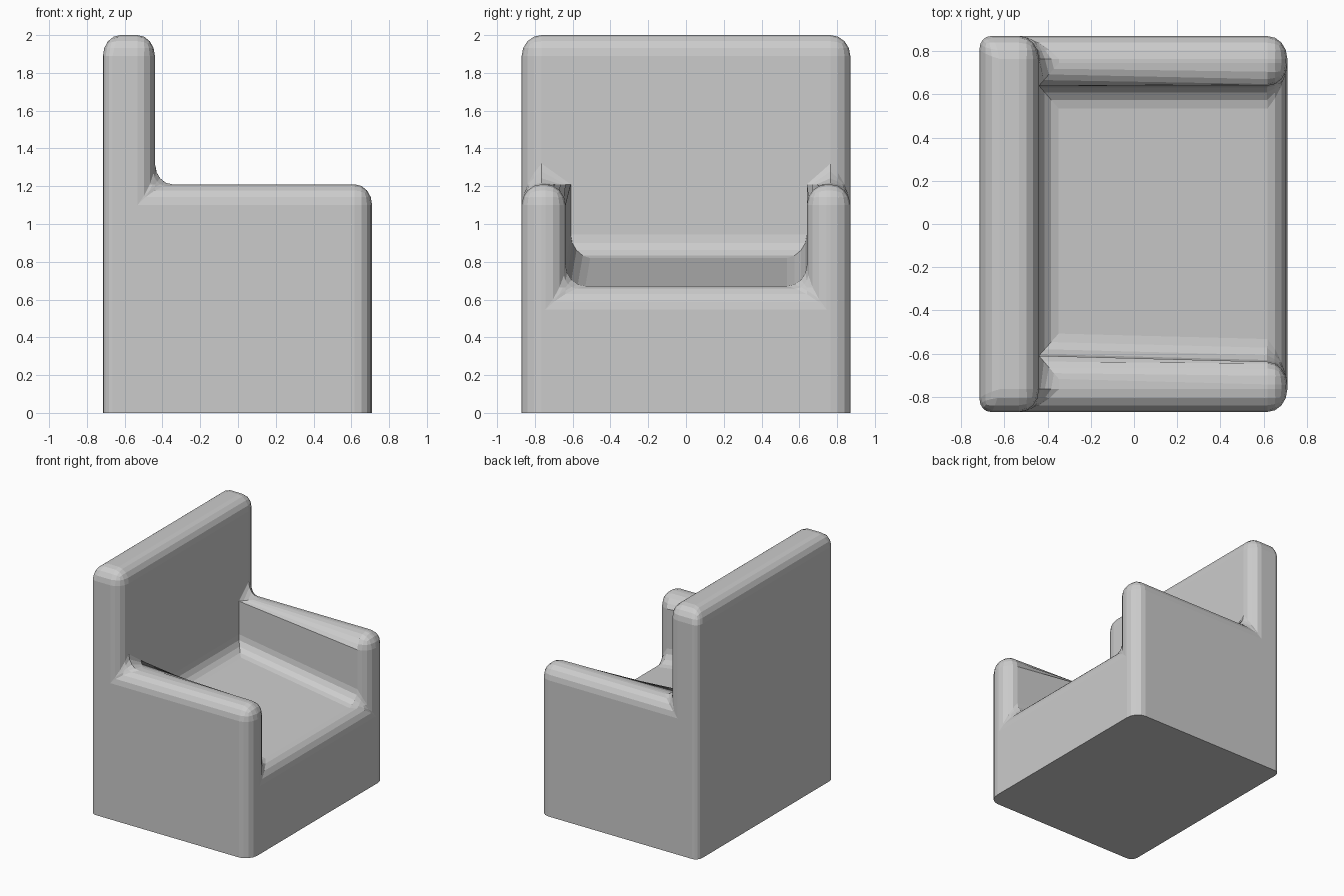
import bpy, bmesh

if "Cube" in bpy.data.objects:
    bpy.data.objects.remove(bpy.data.objects["Cube"])

# Bevel is slightly stretched per axis, so the cage is built in unscaled units
SCALE = (0.92, 1.05, 1.1)
X0, XB, X1 = -0.715, -0.44, 0.71      # rear, front of backrest, front
Y, ARM, TOP = 0.87, 1.21, 2.0

# Sharp chair cage: one set of ten corners for each side
names = "ABCDEFGHIJ"
def corners(s):
    back_in = 0.64 if s > 0 else 0.61
    return [(X0, s*Y, 0), (X0, s*Y, TOP), (XB, s*Y, TOP), (XB, s*Y, ARM),
            (X1, s*Y, ARM), (X1, s*Y, 0),
            (XB, s*back_in, ARM), (X1, s*0.64, ARM),
            (X1, s*0.64, 0.657), (XB, s*back_in, 0.833)]

verts = [tuple(c / k for c, k in zip(p, SCALE)) for s in (1, -1) for p in corners(s)]

def idx(ch):
    # lower case means the opposite side
    return names.index(ch.upper()) + (10 if ch.islower() else 0)

side_faces = ["ABCDEF", "DEHG", "GHIJ"]
faces = side_faces + [f.lower() for f in side_faces]
faces += ["CDGJjgdc", "FEHIihef", "IJji", "BCcb", "ABba", "AFfa"]

mesh = bpy.data.meshes.new("armchair")
mesh.from_pydata(verts, [], [[idx(c) for c in f] for f in faces])
bm = bmesh.new()
bm.from_mesh(mesh)
bmesh.ops.recalc_face_normals(bm, faces=bm.faces)
bm.to_mesh(mesh)
bm.free()

chair = bpy.data.objects.new("armchair", mesh)
chair.scale = SCALE
bpy.context.collection.objects.link(chair)

# Rounded edges: base and the arm-to-back creases stay sharp, rear corners are tighter
weights = mesh.attributes.new("bevel_weight_edge", 'FLOAT', 'EDGE')
for e in mesh.edges:
    pair = {names[v % 10] for v in e.vertices}
    w = 1.0
    if pair <= {"A", "F"} or pair == {"G", "J"}:
        w = 0.0
    elif pair == {"A", "B"}:
        w = 0.55
    weights.data[e.index].value = w

bev = chair.modifiers.new("rounded_edges", 'BEVEL')
bev.limit_method = 'WEIGHT'
bev.width = 0.1
bev.segments = 4
bev.use_clamp_overlap = False
